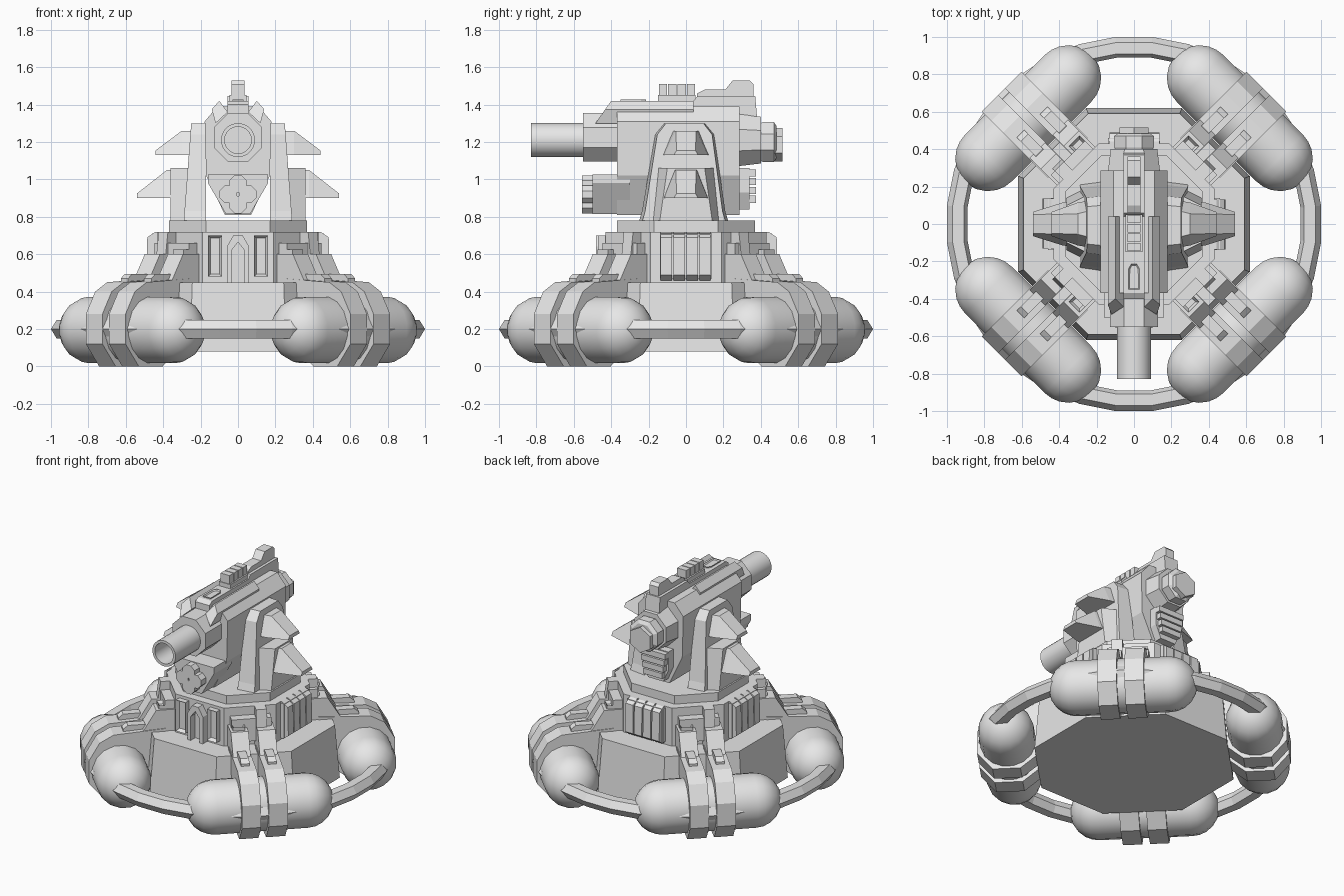
import bpy, bmesh, math
from mathutils import Matrix, Vector

if "Cube" in bpy.data.objects:
    bpy.data.objects.remove(bpy.data.objects["Cube"])

grey = bpy.data.materials.new("light_grey")
grey.diffuse_color = (0.8, 0.8, 0.8, 1)
grey.use_nodes = True
grey.node_tree.nodes["Principled BSDF"].inputs["Base Color"].default_value = grey.diffuse_color
I = Matrix.Identity(4)


def loft(name, rings, M=I, closed=False, smooth=False, inset=None):
    """Skin matching rings of points; inset = (direction, thickness, depth)."""
    bm = bmesh.new()
    vs = [[bm.verts.new(M @ Vector(p)) for p in r] for r in rings]
    n = len(vs[0])
    pairs = list(zip(vs, vs[1:])) + ([(vs[-1], vs[0])] if closed else [])
    for a, b in pairs:
        for i in range(n):
            j = (i + 1) % n
            bm.faces.new((a[i], a[j], b[j], b[i]))
    if not closed:
        bm.faces.new(vs[0])
        bm.faces.new(vs[-1])
    bmesh.ops.recalc_face_normals(bm, faces=bm.faces)
    if inset:
        bm.normal_update()
        d = (M.to_3x3() @ Vector(inset[0])).normalized()
        fs = [f for f in bm.faces if f.normal.dot(d) > 0.9]
        bmesh.ops.inset_individual(bm, faces=fs, thickness=inset[1], depth=0)
        bmesh.ops.translate(bm, verts=list({v for f in fs for v in f.verts}), vec=d * inset[2])
    me = bpy.data.meshes.new(name)
    bm.to_mesh(me)
    bm.free()
    me.materials.append(grey)
    ob = bpy.data.objects.new(name, me)
    bpy.context.collection.objects.link(ob)
    if smooth:
        bpy.ops.object.select_all(action='DESELECT')
        ob.select_set(True)
        bpy.context.view_layer.objects.active = ob
        bpy.ops.object.shade_smooth_by_angle(angle=math.radians(35))
    return ob


def put(axis, p, a):
    return {'x': (a, p[0], p[1]), 'y': (p[0], a, p[1]), 'z': (p[0], p[1], a)}[axis]


def prism(name, pts, axis, a, b, M=I, **kw):
    return loft(name, [[put(axis, p, h) for p in pts] for h in (a, b)], M, **kw)


def box(name, x0, x1, y0, y1, z0, z1, M=I, **kw):
    return prism(name, [(x0, y0), (x1, y0), (x1, y1), (x0, y1)], 'z', z0, z1, M, **kw)


def circle(n, r, c=(0, 0), turn=0.5):
    return [(c[0] + r * math.cos(2 * math.pi * (i + turn) / n),
             c[1] + r * math.sin(2 * math.pi * (i + turn) / n)) for i in range(n)]


def tube(name, n, prof, c, smooth=False):
    """Round part along y, prof = (radius, y)."""
    return loft(name, [[put('y', p, y) for p in circle(n, r, c)] for r, y in prof], smooth=smooth)


def octagon(a, h):
    return [(a, -h), (a, h), (h, a), (-h, a), (-a, h), (-a, -h), (-h, -a), (h, -a)]


def mirrored(half):
    return half + [(-x, z) for x, z in reversed(half)]


# hull and tower
loft("hull", [[(x, y, z) for x, y in octagon(a, a * 0.414)] for a, z in ((0.62, 0.08), (0.59, 0.45))])
prism("tower", octagon(0.43, 0.19), 'z', 0.45, 0.72)
prism("tower_deck", octagon(0.37, 0.17), 'z', 0.72, 0.78)

# outer rail
section = [(1.0, 0.2), (0.97, 0.248), (0.91, 0.248), (0.89, 0.2), (0.91, 0.15), (0.97, 0.15)]
rings = []
for i in range(32):
    t = 2 * math.pi * (i + 0.5) / 32
    rings.append([(r * math.cos(t) / math.cos(math.pi / 32), r * math.sin(t) / math.cos(math.pi / 32), z)
                  for r, z in section])
loft("outer_rail", rings, closed=True)

# four corner pods with straps and arms (local axes: outward, sideways, up)
strap = [(1.0, 0.12), (1.0, 0.28), (0.93, 0.4), (0.84, 0.45), (0.5, 0.47),
         (0.5, 0.3), (0.6, 0.1), (0.72, 0.0), (0.9, 0.0)]
arm = [(0.65, 0.45), (0.56, 0.6), (0.4, 0.6), (0.4, 0.45)]
q = math.sqrt(0.5)
for sx in (-1, 1):
    for sy in (-1, 1):
        M = Matrix(((sx * q, sx * q, 0, 0), (sy * q, -sy * q, 0, 0), (0, 0, 1, 0), (0, 0, 0, 1)))
        prof = [(0.18 * math.sin(math.radians(a)), -0.3 - 0.18 * math.cos(math.radians(a)))
                for a in (6, 24, 42, 60, 75, 90)]
        prof += [(r, -t) for r, t in reversed(prof)]
        loft("pod", [[put('y', p, t) for p in circle(16, r, (0.8, 0.195))] for r, t in prof], M, smooth=True)
        for s in (-1, 1):
            prism("pod_strap", strap, 'y', s * 0.025, s * 0.15, M)
            prism("support_arm", arm, 'y', s * 0.03, s * 0.145, M)
            c = s * 0.088
            prism("strap_clamp", [(0.6, 0.44), (0.6, 0.475), (0.63, 0.495), (0.74, 0.495), (0.77, 0.47), (0.77, 0.44)],
                  'y', c - 0.028, c + 0.028, M)
        box("arm_socket", 0.46, 0.54, -0.128, -0.048, 0.6, 0.625, M, inset=((0, 0, 1), 0.018, -0.02))
        prism("corner_pillar", [(0.4, 0.5), (0.53, 0.5), (0.5, 0.72), (0.4, 0.72)], 'y', 0.03, 0.1, M)
        box("corner_step", 0.4, 0.5, -0.13, 0.13, 0.5, 0.66, M)

# shutters on the sides and back
shutter = [(0.4, 0.46), (0.45, 0.46), (0.49, 0.49), (0.485, 0.69), (0.44, 0.72), (0.4, 0.72)]
for a in (0, 90, 180):
    R = Matrix.Rotation(math.radians(a), 4, 'Z')
    for i in range(4):
        y = -0.135 + i * 0.069
        prism("shutter", shutter, 'y', y, y + 0.06, R)
    box("shutter_back", 0.4, 0.46, -0.14, 0.14, 0.47, 0.71, R)

# front door and windows
half_arch = [(0.035, 0.45), (0.035, 0.62), (0.0, 0.665), (-0.035, 0.62), (-0.035, 0.45)]
prism("door_frame", [(-0.06, 0.45), (-0.06, 0.64), (-0.025, 0.7), (0.025, 0.7), (0.06, 0.64), (0.06, 0.45)]
      + half_arch, 'y', -0.48, -0.42)
for s in (-1, 1):
    box("window", s * 0.085, s * 0.16, -0.47, -0.42, 0.48, 0.7, inset=((0, -1, 0), 0.02, -0.025))

# turret brackets with side fins
outline = [(-0.25, 0.78), (-0.235, 0.83), (-0.165, 1.24), (-0.115, 1.3), (0.1, 1.3), (0.15, 1.24),
           (0.21, 0.83), (0.225, 0.78)]
for s in (-1, 1):
    loft("bracket", [[(s * 0.17, y, z) for y, z in outline],
                     [(s * (0.25 + 0.04 * (1.3 - z) / 0.52), y * 0.93, z) for y, z in outline]])
    loft("bracket_foot", [[(s * x, y, z) for y, z in ((-h, 0.78), (h, 0.78), (h - 0.04, 1.06), (0.04 - h, 1.06))]
                          for x, h in ((0.24, 0.2), (0.36, 0.14))])
    for x0, x1, x2, z0, z1 in ((0.24, 0.3, 0.44, 1.13, 1.26), (0.3, 0.38, 0.54, 0.9, 1.05)):
        loft("side_fin", [[(s * x, -w, z0), (s * x, w, z0), (s * x, v, t), (s * x, -v, t)]
                          for x, w, v, t in ((x0, 0.125, 0.07, z1), (x1, 0.115, 0.055, z1),
                                             (x2, 0.065, 0.05, z0 + 0.025))])

# gun body and lower mount
prism("gun_body", mirrored([(0.07, 0.81), (0.17, 1.02), (0.178, 1.31), (0.11, 1.39)]), 'y', -0.37, 0.285)
prism("lower_mount", mirrored([(0.065, 0.815), (0.16, 0.98), (0.16, 1.025)]), 'y', -0.5, -0.3)
for x, z in ((0, 0.975), (0, 0.865), (-0.052, 0.92), (0.052, 0.92)):
    tube("small_barrel", 8, [(0.05, -0.48), (0.05, -0.555)], (x, z))

# main barrel
tube("barrel_collar", 8, [(0.14, -0.3), (0.14, -0.55)], (0, 1.225))
tube("main_barrel", 24, [(0.091, -0.4), (0.091, -0.83), (0.072, -0.83), (0.072, -0.6)], (0, 1.21), True)

# shoulder rails
for s in (-1, 1):
    loft("shoulder_rail", [[(s * x, y0 + k * (1.42 - z), z) for x, z in
                            ((0.14, 1.375), (0.1, 1.42), (0.055, 1.36), (0.12, 1.3))]
                           for y0, k in ((-0.4, -0.7), (0.04, 0))])

# top spine, sight and rear hump
prism("top_spine", [(-0.4, 1.34), (-0.4, 1.4), (-0.37, 1.42), (0.04, 1.42), (0.06, 1.445), (0.37, 1.445), (0.38, 1.33)],
      'x', -0.055, 0.055)
loft("spine_slot", [[put('z', p, z) for p in
                     [(0.03, -0.35), (0.03, -0.24), (0.015, -0.215), (-0.015, -0.215), (-0.03, -0.24), (-0.03, -0.35)]]
                    for z in (1.415, 1.428)], inset=((0, 0, 1), 0.008, -0.008))
box("sight_base", -0.045, 0.045, -0.15, 0.05, 1.41, 1.45)
for i in range(4):
    y = -0.145 + i * 0.05
    box("sight_block", -0.035, 0.035, y, y + 0.044, 1.44, 1.51)
prism("rear_hump", [(0.06, 1.44), (0.06, 1.46), (0.1, 1.48), (0.21, 1.48), (0.25, 1.53), (0.34, 1.53), (0.36, 1.51), (0.36, 1.44)],
      'x', -0.035, 0.035)

# rear breech
tube("breech", 8, [(0.152, 0.27), (0.135, 0.4)], (0, 1.21))
tube("breech_ring", 8, [(0.1, 0.38), (0.115, 0.41), (0.115, 0.47), (0.09, 0.485)], (0, 1.2))
tube("breech_cap", 6, [(0.09, 0.46), (0.09, 0.515)], (0, 1.185))
for i in range(4):
    z = 0.875 + i * 0.047
    box("rear_vent", -0.075 - i * 0.008, 0.075 + i * 0.008, 0.27, 0.375, z, z + 0.038)
prism("rear_vent_core", mirrored([(0.06, 0.84), (0.1, 0.93), (0.1, 1.06)]), 'y', 0.27, 0.34)
